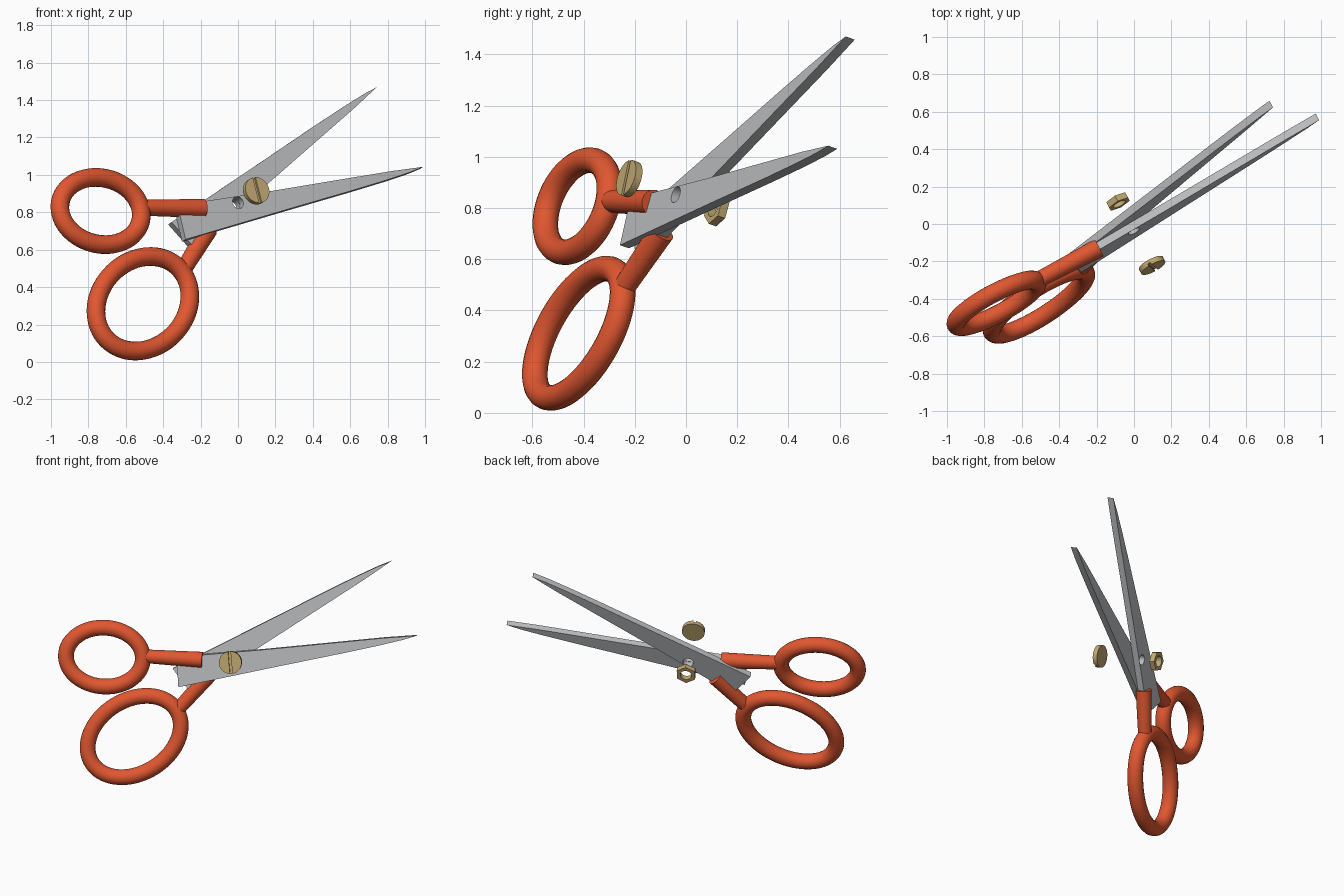
import bpy, bmesh
from math import sin, cos, radians, tau
from mathutils import Matrix, Vector

if "Cube" in bpy.data.objects:
    bpy.data.objects.remove(bpy.data.objects["Cube"], do_unlink=True)


def material(name, color, metallic=0.0):
    m = bpy.data.materials.new(name)
    m.use_nodes = True
    m.diffuse_color = (*color, 1)
    m.node_tree.nodes["Principled BSDF"].inputs["Base Color"].default_value = (*color, 1)
    return m


ORANGE = material("orange_plastic", (0.75, 0.095, 0.03))
STEEL = material("steel", (0.52, 0.53, 0.54))
BRASS = material("brass", (0.55, 0.4, 0.17))

# Tilted working frame: x along the upper handle, z along the pivot toward the front
n = Vector((0.45, -0.843, 0.293)).normalized()
e1 = Vector((0.882, 0.471, 0)).normalized()
e2 = n.cross(e1).normalized()
e1 = e2.cross(n)
FRAME = Matrix((e1, e2, n)).transposed().to_4x4()
FRAME.translation = (0, -0.04, 0.852)

THICK = 0.042
GAP = 0.002
BISECTOR = radians(22.05)


def add_object(name, bm, mat):
    bmesh.ops.recalc_face_normals(bm, faces=bm.faces)
    me = bpy.data.meshes.new(name)
    bm.to_mesh(me)
    bm.free()
    me.materials.append(mat)
    ob = bpy.data.objects.new(name, me)
    bpy.context.collection.objects.link(ob)
    ob.matrix_world = FRAME
    return ob


def select(ob):
    bpy.ops.object.select_all(action='DESELECT')
    ob.select_set(True)
    bpy.context.view_layer.objects.active = ob


def smooth(ob):
    select(ob)
    bpy.ops.object.shade_smooth_by_angle(angle=radians(35))


def cylinder(name, mat, r, z0, z1, sides=32):
    bm = bmesh.new()
    bmesh.ops.create_cone(bm, cap_ends=True, segments=sides, radius1=r, radius2=r,
                          depth=z1 - z0, matrix=Matrix.Translation((0, 0, (z0 + z1) / 2)))
    return add_object(name, bm, mat)


def cut(ob, cutter):
    # Subtract the cutter, then discard it
    cutter.hide_render = True
    bpy.context.view_layer.update()
    mod = ob.modifiers.new("cut", 'BOOLEAN')
    mod.operation = 'DIFFERENCE'
    mod.solver = 'EXACT'
    mod.object = cutter
    select(ob)
    bpy.ops.object.modifier_apply(modifier=mod.name)
    bpy.data.objects.remove(cutter, do_unlink=True)


def mirrored(p):
    c, s = cos(2 * BISECTOR), sin(2 * BISECTOR)
    return (c * p[0] + s * p[1], s * p[0] - c * p[1])


# Blades: one outline, mirrored across the opening bisector for the rear one
OUTLINE = [(-0.35, -0.206), (0.3, -0.036), (0.7, 0.067), (0.92, 0.126), (1.07, 0.17),
           (1.154, 0.2), (0.95, 0.175), (0.2, 0.063), (-0.368, -0.015)]


def blade(name, points, top):
    bm = bmesh.new()
    face = bm.faces.new([bm.verts.new((x, y, top)) for x, y in points])
    ext = bmesh.ops.extrude_face_region(bm, geom=[face])
    moved = [v for v in ext["geom"] if isinstance(v, bmesh.types.BMVert)]
    bmesh.ops.translate(bm, verts=moved, vec=(0, 0, -THICK))
    ob = add_object(name, bm, STEEL)
    cut(ob, cylinder("hole_cutter", STEEL, 0.033, top - 0.1, top + 0.1))
    smooth(ob)


blade("front_blade", OUTLINE, 0)
blade("rear_blade", [mirrored(p) for p in OUTLINE], -THICK - GAP)


# Handles: an oval finger ring and a tapered shank
def ring(name, center, a, b, angle, z, r=0.05, count=72):
    cu = bpy.data.curves.new(name, 'CURVE')
    cu.dimensions = '3D'
    cu.bevel_depth = r
    cu.bevel_resolution = 7
    sp = cu.splines.new('POLY')
    sp.points.add(count - 1)
    sp.use_cyclic_u = True
    turn = Matrix.Rotation(radians(angle), 2)
    for i, p in enumerate(sp.points):
        t = tau * i / count
        v = turn @ Vector((a * cos(t), b * sin(t)))
        p.co = (center[0] + v.x, center[1] + v.y, z, 1)
    cu.materials.append(ORANGE)
    ob = bpy.data.objects.new(name, cu)
    bpy.context.collection.objects.link(ob)
    ob.matrix_world = FRAME
    select(ob)
    bpy.ops.object.convert(target='MESH')
    bpy.ops.object.shade_smooth()


def shank(name, start, end, z):
    a, b = Vector((*start, z)), Vector((*end, z))
    d = b - a
    rot = d.to_track_quat('Z', 'Y').to_matrix().to_4x4()
    bm = bmesh.new()
    bmesh.ops.create_cone(bm, cap_ends=True, segments=32, radius1=0.043, radius2=0.051,
                          depth=d.length, matrix=Matrix.Translation((a + b) / 2) @ rot)
    smooth(add_object(name, bm, ORANGE))


Z_FRONT, Z_REAR = -0.02, -0.068
ring("upper_ring", (-0.829, -0.041), 0.245, 0.188, 0, Z_FRONT)
shank("upper_shank", (-0.575, -0.022), (-0.205, -0.027), Z_FRONT)
ring("lower_ring", (-0.627, -0.545), 0.32, 0.232, 35, Z_REAR)
shank("lower_shank", (-0.36, -0.365), (-0.167, -0.13), Z_REAR)

# Pivot screw: a round head with a slot, floating in front
screw = cylinder("screw_head", BRASS, 0.072, 0.2, 0.23, 48)
bm = bmesh.new()
bmesh.ops.create_cube(bm, size=1, matrix=Matrix.Translation((0, 0, 0.232))
                      @ Matrix.Rotation(radians(7), 4, 'Z')
                      @ Matrix.Diagonal((0.016, 0.2, 0.03, 1)))
cut(screw, add_object("slot_cutter", bm, BRASS))
smooth(screw)

# Hexagonal nut floating behind
nut = cylinder("nut", BRASS, 0.066, -0.207, -0.173, 6)
cut(nut, cylinder("nut_hole_cutter", BRASS, 0.036, -0.3, -0.1))
smooth(nut)
